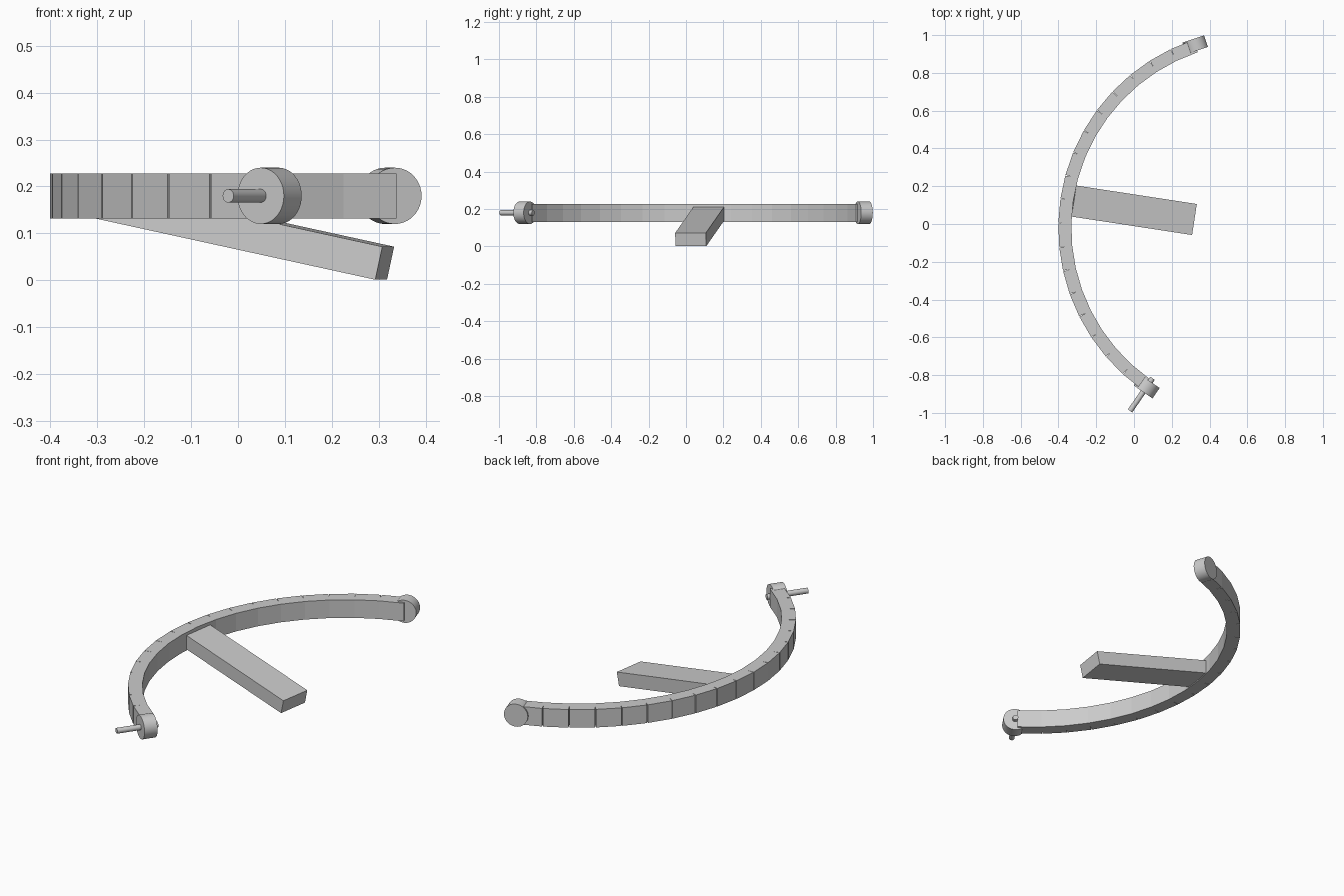
import bpy
from math import radians, sin, cos, tan
from mathutils import Vector, Matrix

cube = bpy.data.objects.get("Cube")
if cube:
    bpy.data.objects.remove(cube, do_unlink=True)

gray = bpy.data.materials.new("plain gray")
gray.use_nodes = True
COLOR = (0.6, 0.6, 0.6, 1)
gray.diffuse_color = COLOR
gray.node_tree.nodes["Principled BSDF"].inputs["Base Color"].default_value = COLOR

# The band bends around this axis; angles are measured from -x, positive toward the front
CENTER = Vector((0.648, -0.02, 0.18))
INNER, OUTER = 0.978, 1.047
STEP = 7.0
COUNT = 18
FIRST = -71.4


def radial(deg):
    a = radians(deg)
    return Vector((-cos(a), -sin(a), 0))


def finish(name):
    obj = bpy.context.object
    obj.name = name
    obj.data.materials.append(gray)
    return obj


def box(name, size, matrix):
    bpy.ops.mesh.primitive_cube_add(size=1)
    obj = finish(name)
    obj.data.transform(Matrix.Diagonal((*size, 1)))
    obj.matrix_world = matrix
    return obj


def radial_cylinder(name, deg, start, end, radius):
    d = radial(deg)
    bpy.ops.mesh.primitive_cylinder_add(vertices=40, radius=radius, depth=end - start)
    obj = finish(name)
    bpy.ops.object.shade_smooth_by_angle(angle=radians(35))
    turn = d.to_track_quat('Z', 'Y').to_matrix().to_4x4()
    obj.matrix_world = Matrix.Translation(CENTER + d * (start + end) / 2) @ turn
    return obj


# Curved band of straight blocks that meet at mid thickness, leaving slits outside
middle = (INNER + OUTER) / 2
length = 2 * middle * tan(radians(STEP / 2))
for i in range(COUNT):
    deg = FIRST + STEP * (i + 0.5)
    place = Matrix.Translation(CENTER + radial(deg) * middle)
    box(f"band_block_{i + 1}", (OUTER - INNER, length, 0.096),
        place @ Matrix.Rotation(radians(deg), 4, 'Z'))

# Round end caps and the pin through the front one
radial_cylinder("back_end_cap", -71.5, 0.989, 1.054, 0.06)
radial_cylinder("front_end_cap", 55.4, 0.989, 1.056, 0.06)
radial_cylinder("front_pin", 55.4, 0.968, 1.178, 0.0142)

# Sloping arm, placed from its far end and running back into the band
far_end = Vector((0.3125, 0.025, 0.0365))
turn = Matrix.Rotation(radians(-8.7), 4, 'Z') @ Matrix.Rotation(radians(12.2), 4, 'Y')
arm_length = 0.66
box("sloping_arm", (arm_length, 0.166, 0.072),
    Matrix.Translation(far_end) @ turn @ Matrix.Translation((-arm_length / 2, 0, 0)))
